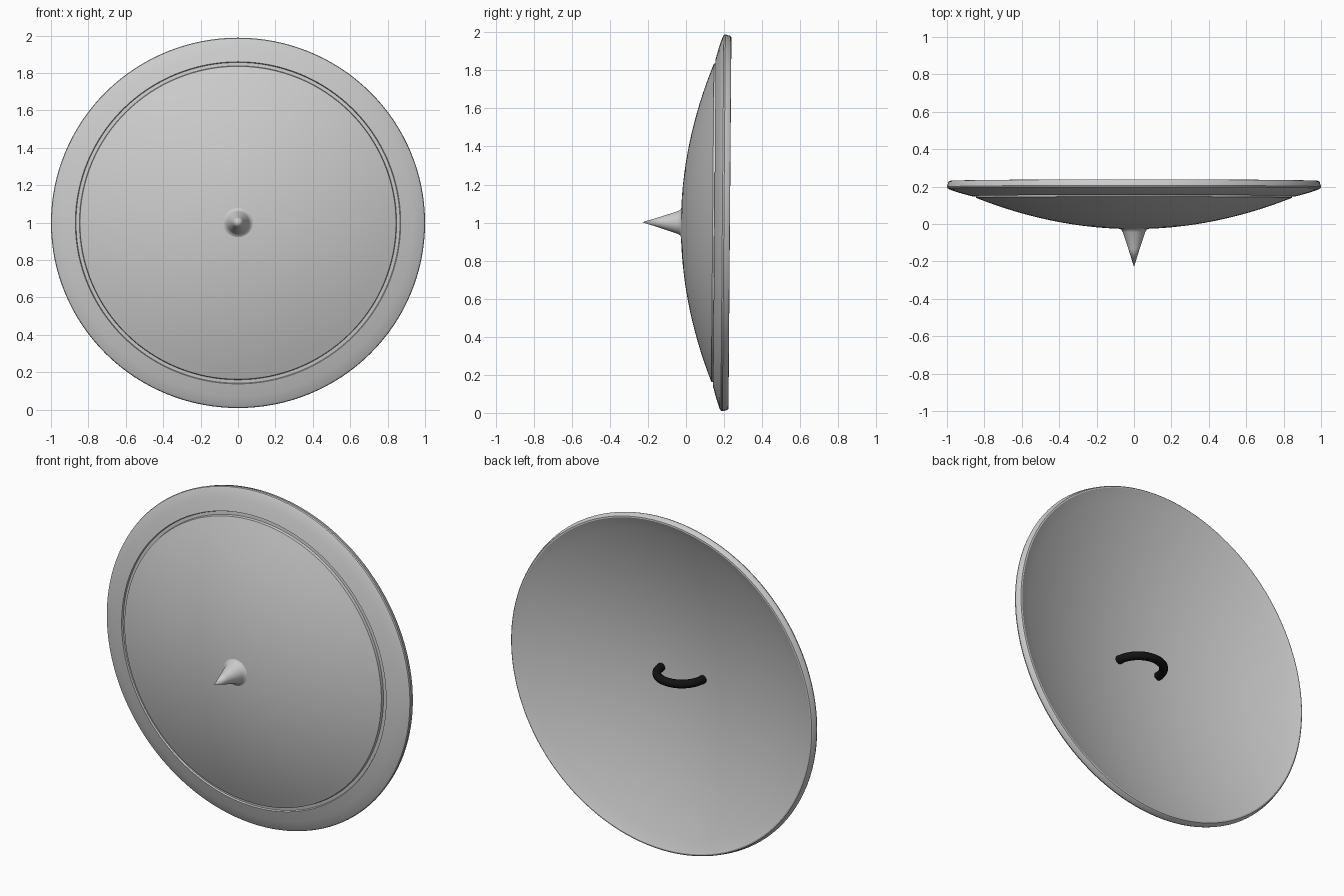
import bpy, bmesh, math
from mathutils import Matrix

if "Cube" in bpy.data.objects:
    bpy.data.objects.remove(bpy.data.objects["Cube"])

CENTRE_Z = 1.0
TILT = math.radians(-0.45)      # the top leans back a touch
PLACE = (Matrix.Translation((0, 0, CENTRE_Z)) @ Matrix.Rotation(TILT, 4, 'X')
         @ Matrix.Diagonal((1, 1, 0.99, 1)))


def finish(name, bm, angle=30):
    bmesh.ops.recalc_face_normals(bm, faces=bm.faces)
    bm.transform(PLACE)
    mesh = bpy.data.meshes.new(name)
    bm.to_mesh(mesh)
    bm.free()
    ob = bpy.data.objects.new(name, mesh)
    bpy.context.collection.objects.link(ob)
    bpy.ops.object.select_all(action='DESELECT')
    ob.select_set(True)
    bpy.context.view_layer.objects.active = ob
    bpy.ops.object.shade_smooth_by_angle(angle=math.radians(angle))
    return ob


def lathe(name, profile, steps, angle=30):
    """Spin (radius, y) points about the y axis."""
    bm = bmesh.new()
    vs = [bm.verts.new((r, y, 0)) for r, y in profile]
    es = [bm.edges.new(p) for p in zip(vs, vs[1:])]
    bmesh.ops.spin(bm, geom=vs + es, cent=(0, 0, 0), axis=(0, 1, 0),
                   angle=math.tau, steps=steps)
    bmesh.ops.remove_doubles(bm, verts=bm.verts, dist=1e-5)
    return finish(name, bm, angle)


def bowl(y0, y1, r1, r0=0.0, n=16):
    """Shallow parabolic curve from radius r0 to r1."""
    rs = [r0 + (r1 - r0) * i / n for i in range(n + 1)]
    return [(r, y0 + (y1 - y0) * (r / r1) ** 2) for r in rs]


# shield body: domed front, groove, sloped rim, hollow back
front = bowl(-0.027, 0.140, 0.845)
groove_and_rim = [(0.848, 0.156), (0.866, 0.158), (0.870, 0.149),
                  (0.935, 0.167), (0.985, 0.184), (0.997, 0.191), (1.0, 0.199),
                  (0.993, 0.225), (0.988, 0.230), (0.980, 0.231)]
back = bowl(0.032, 0.226, 0.970)[::-1]
lathe("shield_body", front + groove_and_rim + back, 128)

# centre spike with a small flare where it meets the dome
lathe("centre_spike", [(0, -0.23), (0.030, -0.134), (0.060, -0.044),
                       (0.068, -0.030), (0.082, -0.024), (0.082, -0.010), (0, -0.010)], 32, 50)

# hand grip: horizontal half ring inside the bowl
ARC, TUBE, SEGS, SIDES = 0.137, 0.024, 28, 16
bm = bmesh.new()
rings = []
for i in range(SEGS + 1):
    t = math.pi * i / SEGS
    ring = []
    for j in range(SIDES):
        a = math.tau * j / SIDES
        r = ARC + TUBE * math.cos(a)
        ring.append(bm.verts.new((r * math.cos(t), 0.036 + r * math.sin(t),
                                  TUBE * math.sin(a))))
    rings.append(ring)
for p, q in zip(rings, rings[1:]):
    for j in range(SIDES):
        k = (j + 1) % SIDES
        bm.faces.new((p[j], p[k], q[k], q[j]))
bm.faces.new(rings[0])
bm.faces.new(rings[-1])
grip = finish("hand_grip", bm)
black = bpy.data.materials.new("black")
black.diffuse_color = (0.006, 0.006, 0.006, 1)
black.use_nodes = True
black.node_tree.nodes["Principled BSDF"].inputs["Base Color"].default_value = black.diffuse_color
grip.data.materials.append(black)
